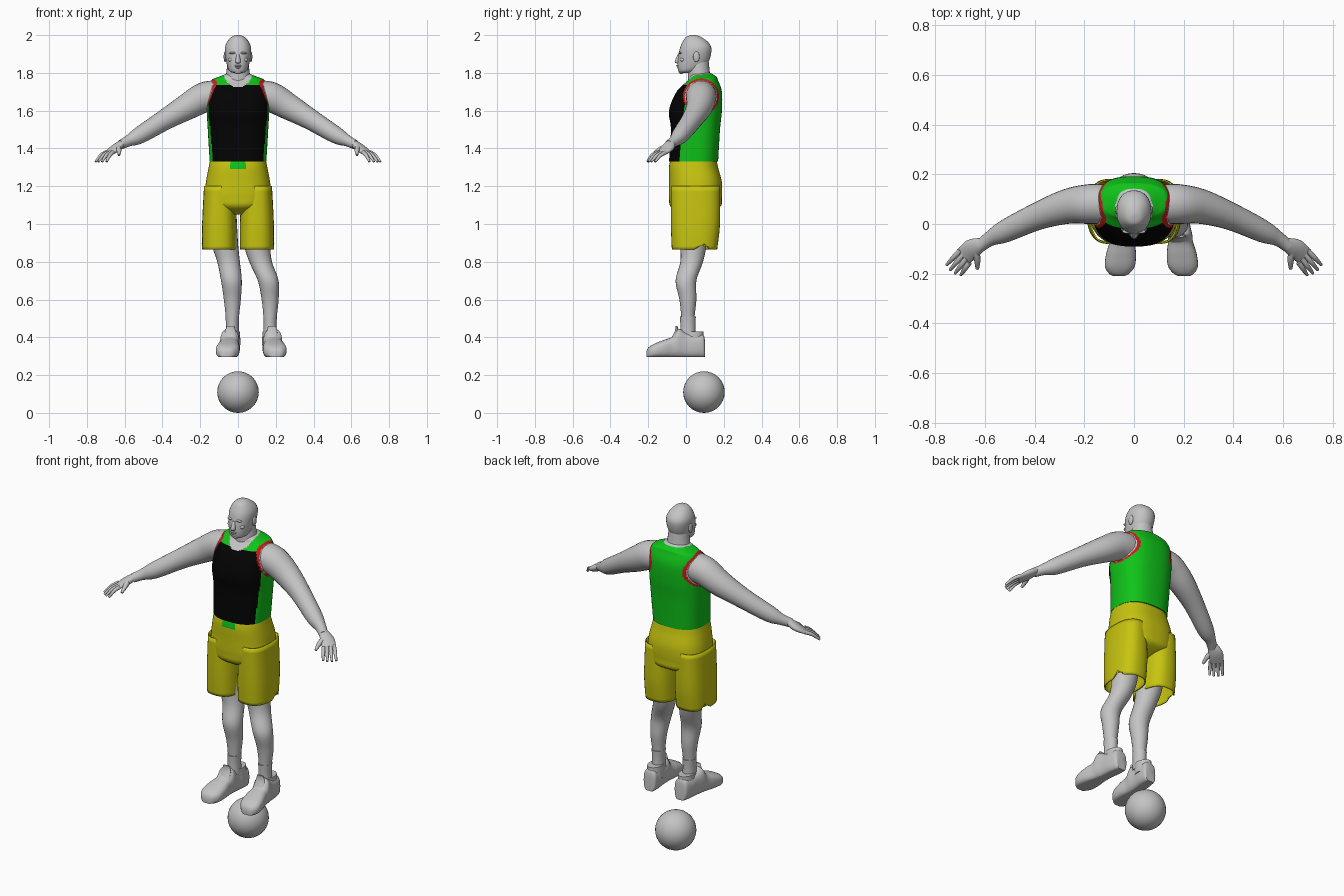
import bpy, bmesh, math
from mathutils import Vector

if "Cube" in bpy.data.objects:
    bpy.data.objects.remove(bpy.data.objects["Cube"])

UP = Vector((0, 0, 1))
FORWARD = Vector((0, -1, 0))
SIDES = {"left": 1, "right": -1}
made = []


def material(name, red, green, blue):
    mat = bpy.data.materials.new(name)
    mat.use_nodes = True
    colour = (red, green, blue, 1)
    mat.diffuse_color = colour
    mat.node_tree.nodes["Principled BSDF"].inputs["Base Color"].default_value = colour
    return mat


grey = material("grey", .55, .55, .55)
green = material("green", .005, .55, .01)
black = material("black", .001, .001, .001)
red = material("red", .6, .01, .01)
yellow = material("yellow", .57, .55, .005)


def finish(name, bm, materials, rule=None):
    bmesh.ops.recalc_face_normals(bm, faces=bm.faces)
    if rule:
        for face in bm.faces:
            face.material_index = materials.index(rule(face.calc_center_median()))
    mesh = bpy.data.meshes.new(name)
    bm.to_mesh(mesh)
    bm.free()
    for mat in materials:
        mesh.materials.append(mat)
    part = bpy.data.objects.new(name, mesh)
    bpy.context.collection.objects.link(part)
    made.append(part)
    return part


def spline(keys, steps):
    """Smooth curve through all key rings."""
    keys = [Vector(key) for key in keys]
    rings = []
    for i, (start, end) in enumerate(zip(keys, keys[1:])):
        before = keys[max(i - 1, 0)]
        after = keys[min(i + 2, len(keys) - 1)]
        leave, arrive = (end - before) / 2, (after - start) / 2
        for step in range(steps):
            t = step / steps
            ease = t * t * (3 - 2 * t)
            rings.append(start.lerp(end, ease) + leave * t * (1 - t) ** 2
                         - arrive * t * t * (1 - t))
    return rings + [keys[-1]]


def loft(name, keys, materials, axis=None, segments=24, steps=5, power=2,
         rule=None, cap=True, edit=None):
    """Skin over rings of x, y, z, half width and half depth."""
    bm = bmesh.new()
    rings = spline(keys, steps)
    loops = []
    for i, ring in enumerate(rings):
        following = rings[min(i + 1, len(rings) - 1)]
        previous = rings[max(i - 1, 0)]
        along = axis or Vector(following[:3]) - Vector(previous[:3])
        across, depth = Vector((1, 0, 0)), -FORWARD
        if axis != UP:
            across = along.cross(UP).normalized()
            depth = across.cross(along).normalized()
        loop = []
        for k in range(segments):
            angle = math.tau * k / segments
            wide, deep = [math.copysign(abs(value) ** (2 / power), value)
                          for value in (math.cos(angle), math.sin(angle))]
            point = Vector(ring[:3]) + across * ring[3] * wide + depth * ring[4] * deep
            loop.append(bm.verts.new(edit(point) if edit else point))
        loops.append(loop)
    for lower, upper in zip(loops, loops[1:]):
        for k in range(segments):
            bm.faces.new((lower[k - 1], lower[k], upper[k], upper[k - 1]))
    if cap:
        bm.faces.new(loops[0])
        bm.faces.new(loops[-1])
    return finish(name, bm, materials, rule)


def column(name, rows, materials, x=0, **options):
    """Upright loft from rows of height, y, half width and half depth."""
    keys = [(x, y, z, wide, deep) for z, y, wide, deep in rows]
    return loft(name, keys, materials, UP, **options)


def limb(name, points, side=1, **options):
    """Round tube from points of x, y, z and radius."""
    keys = [(side * x, y, z, radius, radius) for x, y, z, radius in points]
    return loft(name, keys, [grey], **options)


def ellipsoid(name, place, size, segments=24):
    bm = bmesh.new()
    bmesh.ops.create_uvsphere(bm, u_segments=segments, v_segments=segments // 2, radius=1)
    bmesh.ops.scale(bm, vec=size, verts=bm.verts)
    bmesh.ops.translate(bm, vec=place, verts=bm.verts)
    return finish(name, bm, [grey])


# Ball
ellipsoid("ball", (0, .095, .11), (.11, .11, .11), segments=32)


# Jersey: black front, green back and yoke, red armholes, bare collar
def jersey_colour(spot):
    armhole = math.hypot(spot.y - .08, spot.z - 1.675)
    if abs(spot.x) > .1 and armhole < .095:
        return grey if armhole < .085 else red
    collar = math.hypot(spot.x / .075, (spot.z - 1.8) / .075)
    if spot.z > 1.793 or (spot.y < .09 and collar < 1):
        return grey
    seam = (spot.z - 1.68) / 10 + max(0, spot.z - 1.62) / 4
    if spot.z < 1.735 and spot.y < seam and abs(spot.x) < .155:
        return black
    return green


column("jersey", [(1.33, .04, .15, .13), (1.5, .05, .16, .13), (1.6, .05, .165, .14),
                  (1.7, .07, .16, .12), (1.76, .09, .14, .08), (1.78, .09, .1, .07),
                  (1.8, .08, .05, .05)],
       [green, black, red, grey], segments=120, steps=14, power=2.5, rule=jersey_colour)


# Shorts: hips with a green waist tab, and two open legs with a notched hem
def shorts_colour(spot):
    tab = spot.z > 1.29 and abs(spot.x) < .04 and spot.y < 0
    return green if tab else yellow


def notch_hem(point):
    if point.z < .87 and abs(point.x) > .14:
        point.z += max(0, .035 - abs(point.y - .09))
    return point


column("shorts_hips", [(1.05, .04, .04, .06), (1.09, .05, .14, .13), (1.14, .05, .175, .14),
                       (1.22, .05, .17, .14), (1.3, .04, .155, .13), (1.35, .04, .145, .12)],
       [yellow, green], segments=64, steps=8, power=2.5, rule=shorts_colour)
for side, sign in SIDES.items():
    leg = column(f"shorts_leg_{side}", [(.865, 0.045, .09, .12), (1, .05, .09, .13),
                                        (1.2, .05, .08, .13)],
                 [yellow], x=sign * .1, segments=40, power=2.5, cap=False, edit=notch_hem)
    cloth = leg.modifiers.new("cloth", "SOLIDIFY")
    cloth.thickness = .006

# Neck and head
column("neck", [(1.72, .08, .08, .07), (1.78, .07, .065, .06), (1.86, .065, .055, .055)], [grey])
column("head", [(1.8, 0, .02, .03), (1.81, .01, .045, .05), (1.85, .035, .06, .08),
                (1.92, .05, .07, .085), (1.96, .05, .06, .07), (1.99, .04, .035, .04),
                (2, .04, .01, .01)], [grey], segments=32, power=2.2)
column("nose", [(1.9, -.035, .007, .007), (1.86, -.045, .014, .015), (1.85, -.04, .008, .008)],
       [grey], segments=16)
ellipsoid("upper_lip", (0, -.04, 1.838), (.02, .012, .005))
ellipsoid("lower_lip", (0, -.037, 1.828), (.018, .01, .005))
ellipsoid("chin", (0, -.025, 1.806), (.02, .014, .012))
for side, sign in SIDES.items():
    ellipsoid(f"brow_{side}", (sign * .025, -.03, 1.905), (.022, .009, .006))
    ellipsoid(f"cheek_{side}", (sign * .035, -.018, 1.87), (.018, .014, .012))
    ellipsoid(f"ear_{side}", (sign * .068, .055, 1.885), (.008, .017, .028))

# Arms and hands, with the fingers fanned out from the palm
for side, sign in SIDES.items():
    limb(f"arm_{side}", [(.11, .08, 1.68, .08), (.18, .08, 1.67, .08), (.27, .07, 1.62, .07),
                         (.39, .03, 1.55, .055), (.52, -.03, 1.47, .045),
                         (.58, -.06, 1.44, .03), (.62, -.09, 1.42, .025)], sign)
    loft(f"palm_{side}", [(sign * .61, -.08, 1.43, .025, .02), (sign * .65, -.1, 1.4, .04, .02),
                          (sign * .69, -.135, 1.37, .035, .01)], [grey])
    for finger in range(4):
        spread = math.radians(25 + 20 * finger)
        reach = Vector((math.cos(spread), -math.sin(spread), 0)) * .07
        knuckle = Vector((.68, -.13, 1.38)) + Vector((.6, .8, 0)) * (.03 - .02 * finger)
        tip = Vector((.69, -.135, 1.33)) + reach
        middle = knuckle.lerp(tip, .5) + UP * .008
        limb(f"finger_{finger}_{side}",
             [(*knuckle, .011), (*middle, .01), (*tip, .006)], sign, segments=10)
    limb(f"thumb_{side}", [(.635, -.11, 1.41, .014), (.63, -.145, 1.39, .013),
                           (.63, -.18, 1.365, .007)], sign, segments=10)

# Legs, socks and shoes, both shins leaning to the same side
LEG = [(.05, 1.1, .08), (.04, .9, .07), (.03, .8, .06), (0, .7, .055),
       (.01, .6, .045), (.01, .5, .035), (.01, .4, .035)]
LEAN = {"left": (.09, .1, .12, .16, .17, .17, .17),
        "right": (-.09, -.07, -.05, -.035, -.03, -.03, -.03)}
SHOE = [(.1, .03, .09), (.09, .04, .12), (.05, .045, .12), (0, .045, .13), (-.04, .05, .15),
        (-.07, .05, .11), (-.12, .06, .09), (-.17, .06, .07), (-.2, .04, .05), (-.21, .02, .03)]
SOLE = .295


def flatten_sole(point):
    point.z = max(point.z, SOLE)
    return point


for side, sign in SIDES.items():
    ankle = LEAN[side][-1]
    limb(f"leg_{side}", [(x, *row) for x, row in zip(LEAN[side], LEG)], axis=UP)
    column(f"sock_{side}", [(.4, .01, .036, .042), (.46, .01, .034, .04), (.51, .01, .036, .042)],
           [grey], x=ankle)
    rows = [(ankle + sign * (.1 - y) / 10, y, SOLE + height / 2 - .003, wide, height / 2 + .003)
            for y, wide, height in SHOE]
    loft(f"shoe_{side}", rows, [grey], FORWARD, segments=28, power=2.7, edit=flatten_sole)
    column(f"shoe_tongue_{side}", [(.38, -.075, .034, .012), (.43, -.05, .028, .01),
                                   (.46, -.05, .02, .005)], [grey], x=ankle + sign * .01)
    column(f"shoe_collar_{side}", [(.36, .045, .044, .05), (.43, .035, .04, .058)],
           [grey], x=ankle)

# Smooth shading with sharp rims kept
bpy.ops.object.select_all(action="DESELECT")
for part in made:
    part.select_set(True)
bpy.context.view_layer.objects.active = made[0]
bpy.ops.object.shade_smooth_by_angle(angle=math.radians(40))
